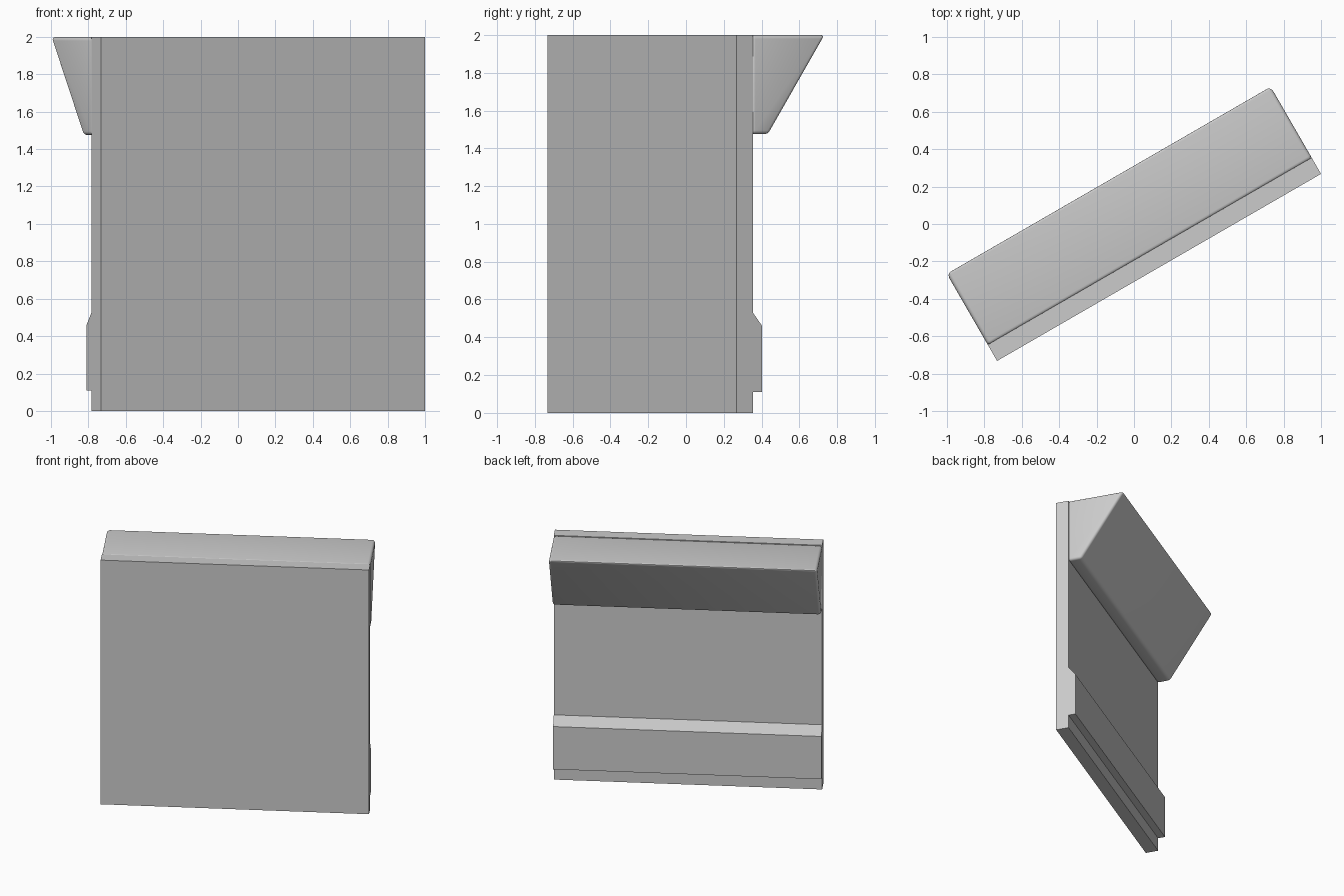
import bpy, bmesh, math
from mathutils import Matrix

cube = bpy.data.objects.get("Cube")
if cube:
    bpy.data.objects.remove(cube, do_unlink=True)

TURN = Matrix.Rotation(math.radians(30), 4, 'Z')
HALF_DEPTH = 0.268

grey = bpy.data.materials.new("plain grey")
grey.use_nodes = True
grey.diffuse_color = (0.6, 0.6, 0.6, 1)
grey.node_tree.nodes["Principled BSDF"].inputs["Base Color"].default_value = (0.6, 0.6, 0.6, 1)


def extrude_profile(name, profile, half_width=1.0):
    """Extrude a (depth, height) outline along the panel's width."""
    bm = bmesh.new()
    face = bm.faces.new([bm.verts.new((-half_width, d - HALF_DEPTH, z)) for d, z in profile])
    new = bmesh.ops.extrude_face_region(bm, geom=[face])["geom"]
    verts = [v for v in new if isinstance(v, bmesh.types.BMVert)]
    bmesh.ops.translate(bm, verts=verts, vec=(2 * half_width, 0, 0))
    bmesh.ops.recalc_face_normals(bm, faces=bm.faces)
    mesh = bpy.data.meshes.new(name)
    bm.to_mesh(mesh)
    bm.free()
    mesh.materials.append(grey)
    obj = bpy.data.objects.new(name, mesh)
    bpy.context.collection.objects.link(obj)
    obj.matrix_world = TURN
    return obj


# Flat panel with a chamfered rail along the lower back
extrude_profile("wall_panel", [
    (0, 0), (0.1, 0), (0.1, 0.11), (0.156, 0.11), (0.156, 0.46),
    (0.1, 0.53), (0.1, 2), (0, 2)])

# Overhanging wedge along the upper back, with softened edges
ledge = extrude_profile("back_ledge", [
    (0.095, 1.475), (0.2, 1.475), (0.545, 1.999), (0.095, 1.999)])
bevel = ledge.modifiers.new("soft edges", 'BEVEL')
bevel.width = 0.02
bevel.segments = 4
bevel.limit_method = 'ANGLE'
bpy.context.view_layer.objects.active = ledge
ledge.select_set(True)
bpy.ops.object.modifier_apply(modifier=bevel.name)
bpy.ops.object.shade_smooth_by_angle(angle=math.radians(40))
